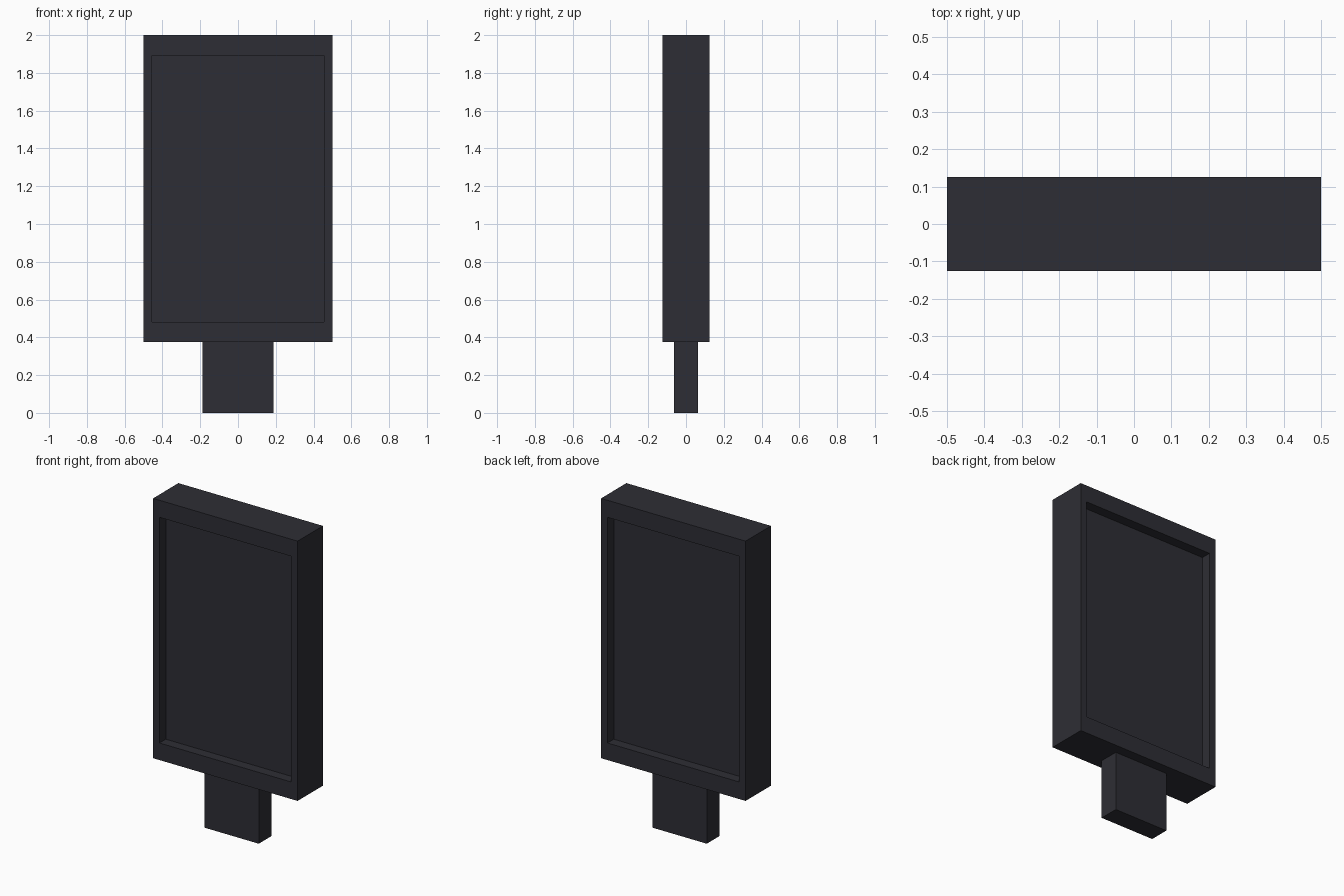
import bpy
import bmesh
from mathutils import Matrix, Vector

cube = bpy.data.objects.get("Cube")
if cube:
    bpy.data.objects.remove(cube, do_unlink=True)

charcoal = bpy.data.materials.new("charcoal")
colour = (0.027, 0.027, 0.035, 1)
charcoal.diffuse_color = colour
charcoal.use_nodes = True
charcoal.node_tree.nodes["Principled BSDF"].inputs["Base Color"].default_value = colour

UNIT = 1 / 16  # every dimension is a multiple of this


def box(size, centre):
    bm = bmesh.new()
    place = Matrix.Translation(centre) @ Matrix.Diagonal((*size, 1))
    bmesh.ops.create_cube(bm, size=1, matrix=place)
    return bm


def finish(bm, name):
    bmesh.ops.recalc_face_normals(bm, faces=bm.faces)
    mesh = bpy.data.meshes.new(name)
    bm.to_mesh(mesh)
    bm.free()
    mesh.materials.append(charcoal)
    obj = bpy.data.objects.new(name, mesh)
    bpy.context.collection.objects.link(obj)


# Display housing with a recessed panel on the front and the back
width, depth, height, leg_height = 16 * UNIT, 4 * UNIT, 26 * UNIT, 6 * UNIT
middle = leg_height + height / 2
housing = box((width, depth, height), (0, 0, middle))
housing.normal_update()
for face in [f for f in housing.faces if abs(f.normal.y) > 0.9]:
    inward = -face.normal.copy()
    bmesh.ops.inset_region(housing, faces=[face], thickness=UNIT)
    # The rim is twice as wide at the top and bottom
    for v in face.verts:
        v.co.z += -UNIT if v.co.z > middle else UNIT
    # Sink the panel with straight walls
    result = bmesh.ops.extrude_face_region(housing, geom=[face])
    floor = [g for g in result["geom"] if isinstance(g, bmesh.types.BMVert)]
    bmesh.ops.translate(housing, verts=floor, vec=Vector(inward) * UNIT)
    if face.is_valid:
        bmesh.ops.delete(housing, geom=[face], context="FACES_ONLY")
finish(housing, "display_housing")

# Support leg
finish(box((6 * UNIT, 2 * UNIT, leg_height), (0, 0, leg_height / 2)), "support_leg")
